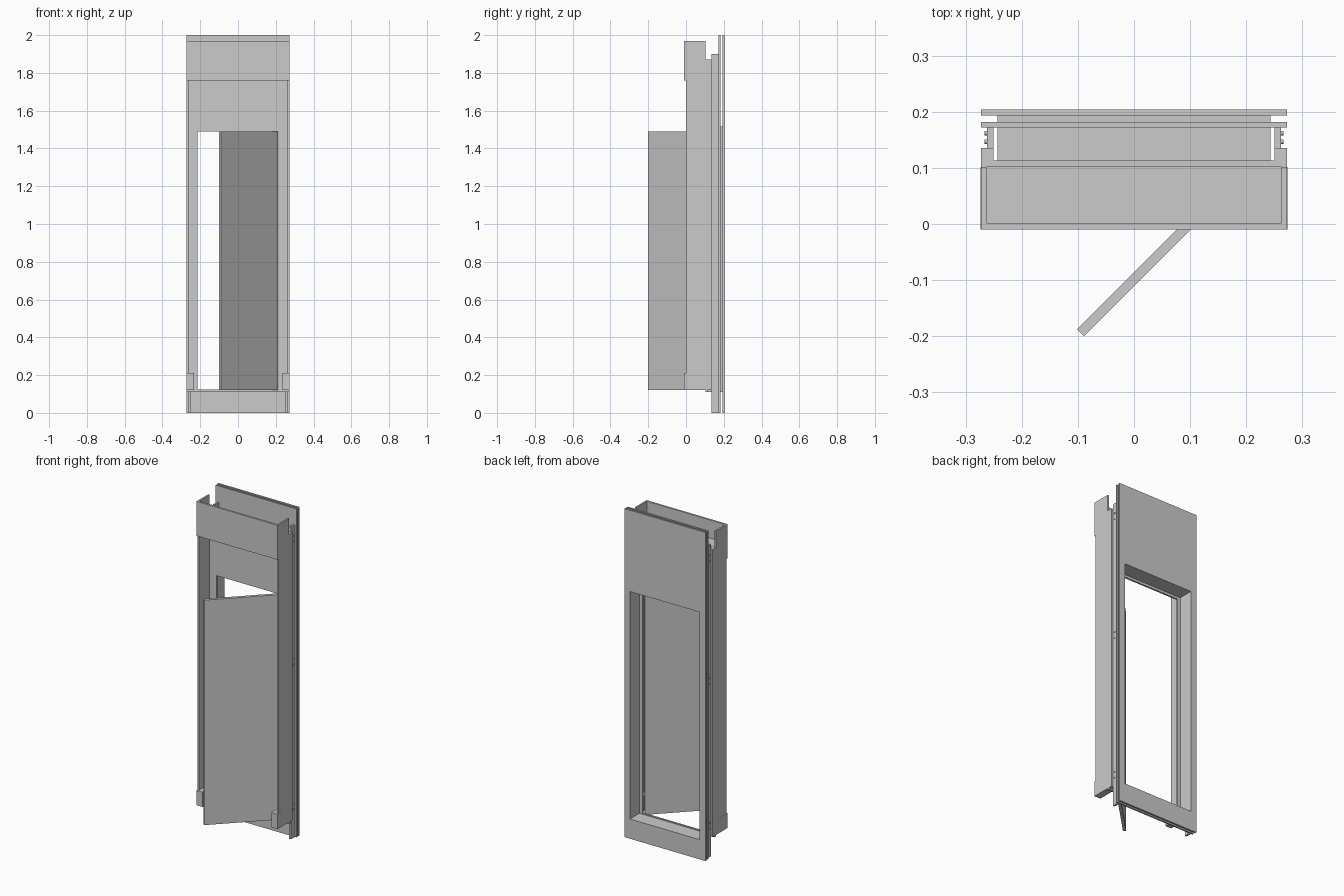
import bpy, bmesh, math
from mathutils import Matrix

if "Cube" in bpy.data.objects:
    bpy.data.objects.remove(bpy.data.objects["Cube"])

grey = bpy.data.materials.new("light_grey")
grey.diffuse_color = (0.6, 0.6, 0.6, 1)
grey.use_nodes = True
grey.node_tree.nodes["Principled BSDF"].inputs["Base Color"].default_value = grey.diffuse_color


def finish(name, bm):
    bmesh.ops.recalc_face_normals(bm, faces=bm.faces)
    me = bpy.data.meshes.new(name)
    bm.to_mesh(me)
    bm.free()
    me.materials.append(grey)
    ob = bpy.data.objects.new(name, me)
    bpy.context.collection.objects.link(ob)
    return ob


def box(name, x, y, z):
    bm = bmesh.new()
    bmesh.ops.create_cube(bm, size=1)
    for v in bm.verts:
        v.co = [r[0] if c < 0 else r[1] for c, r in zip(v.co, (x, y, z))]
    return finish(name, bm)


def prism(name, pts, axis, a, b):
    """Extrude a 2D outline along x (points are y,z) or z (points are x,y)."""
    bm = bmesh.new()
    place = (lambda p, t: (t, p[0], p[1])) if axis == "x" else (lambda p, t: (p[0], p[1], t))
    face = bm.faces.new([bm.verts.new(place(p, a)) for p in pts])
    ext = bmesh.ops.extrude_face_region(bm, geom=[face])
    d = (b - a, 0, 0) if axis == "x" else (0, 0, b - a)
    bmesh.ops.translate(bm, vec=d, verts=[g for g in ext["geom"] if isinstance(g, bmesh.types.BMVert)])
    return finish(name, bm)


def ring(name, outer, inner, y0, y1):
    """Rectangular plate with a rectangular opening; rects are half width, z0, z1."""
    bm = bmesh.new()
    loops = []
    for y in (y0, y1):
        for w, lo, hi in (outer, inner):
            loops.append([bm.verts.new((x, y, z)) for x, z in ((-w, lo), (w, lo), (w, hi), (-w, hi))])
    fo, fi, bo, bi = loops
    for p, q in ((fo, fi), (fi, bi), (bi, bo), (bo, fo)):
        for i in range(4):
            j = (i + 1) % 4
            bm.faces.new((p[i], p[j], q[j], q[i]))
    return finish(name, bm)


# Two wall panels with the window opening
opening = (0.235, 0.12, 1.505)
ring("inner_wall_panel", (0.273, 0, 2), opening, 0.172, 0.182)
ring("outer_wall_panel", (0.273, 0, 2), opening, 0.193, 0.204)

# Reveal lining through the wall, and the frame plate against it
ring("opening_lining", (0.243, 0.11, 1.515), opening, 0.113, 0.193)
ring("frame_plate", (0.273, 0.11, 1.87), (0.215, 0.125, 1.49), 0.102, 0.113)

# Hood board across the top and the shelf behind it
box("hood_board", (-0.273, 0.273), (-0.01, 0.002), (1.76, 1.97))
box("hood_shelf", (-0.263, 0.263), (0.002, 0.102), (1.85, 1.86))

# Case sides, foot blocks, rails and fixings, mirrored left and right
side_outline = [(0, 0.12), (0.135, 0.12), (0.135, 1.87), (0.102, 1.87), (0.102, 1.97), (0, 1.97)]
for s, label in ((-1, "left"), (1, "right")):
    def span(a, b):
        return tuple(sorted((s * a, s * b)))
    prism(label + "_case_side", side_outline, "x", *span(0.263, 0.273))
    box(label + "_rear_return", span(0.25, 0.263), (0.113, 0.135), (0.12, 1.87))
    box(label + "_foot_block", span(0.232, 0.2735), (-0.01, 0.102), (0.12, 0.21))
    box(label + "_mounting_rail", span(0.25, 0.262), (0.135, 0.172), (0, 1.9))
    bm = bmesh.new()
    for z in (0.19, 1.07, 1.82):
        for dy in (0.147, 0.162):
            for dz in (-0.018, 0.018):
                m = Matrix.Translation((s * 0.263, dy, z + dz)) @ Matrix.Rotation(math.pi / 2, 4, "Y")
                bmesh.ops.create_cone(bm, cap_ends=True, segments=12, radius1=0.004,
                                      radius2=0.004, depth=0.006, matrix=m)
    finish(label + "_screws", bm)

# Door leaf, standing open at 45 degrees
prism("door_leaf", [(-0.089, -0.2), (0.211, 0.1), (0.1985, 0.1125), (-0.1015, -0.1875)], "z", 0.12, 1.49)
